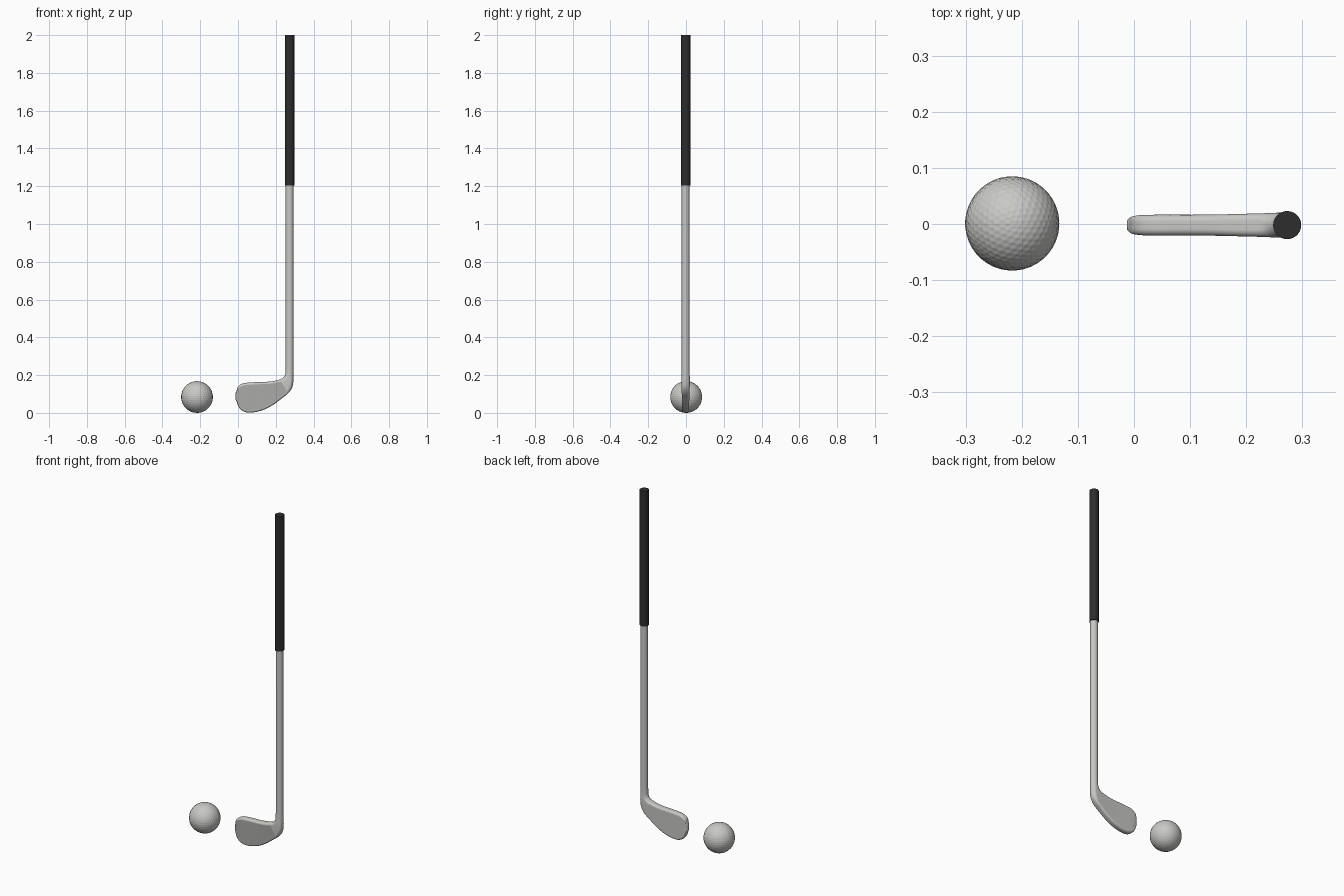
import bpy, bmesh, math
from mathutils import Vector, kdtree

if "Cube" in bpy.data.objects:
    bpy.data.objects.remove(bpy.data.objects["Cube"])

def material(name, col):
    m = bpy.data.materials.new(name)
    m.diffuse_color = (*col, 1)
    m.use_nodes = True
    m.node_tree.nodes["Principled BSDF"].inputs["Base Color"].default_value = m.diffuse_color
    return m

steel = material("light steel", (0.57, 0.57, 0.55))
face_grey = material("face grey", (0.40, 0.41, 0.39))
ball_white = material("ball grey white", (0.58, 0.58, 0.56))
rubber = material("black rubber", (0.026, 0.026, 0.026))

def finish(bm, name, mats):
    bmesh.ops.recalc_face_normals(bm, faces=bm.faces)
    for f in bm.faces:
        f.smooth = True
    me = bpy.data.meshes.new(name)
    bm.to_mesh(me)
    bm.free()
    ob = bpy.data.objects.new(name, me)
    bpy.context.collection.objects.link(ob)
    for m in mats:
        me.materials.append(m)
    bpy.ops.object.select_all(action='DESELECT')
    ob.select_set(True)
    bpy.context.view_layer.objects.active = ob
    bpy.ops.object.shade_smooth_by_angle(angle=math.radians(35))
    return ob

YC = -0.002

# Shaft and head: one loft. Each station: lower/right edge x,z, upper/left edge x,z,
# half thickness, corner radius
stations = [
    (.294, .280, .252, .280, .0205, .0205),
    (.294, .215, .2515, .225, .0208, .0208),
    (.293, .165, .249, .203, .0220, .0220),
    (.285, .130, .239, .187, .0220, .0200),
    (.264, .102, .222, .177, .0210, .0130),
    (.235, .079, .185, .168, .0200, .0120),
    (.190, .045, .145, .164, .0190, .0120),
    (.140, .018, .105, .163, .0185, .0120),
    (.090, .004, .070, .161, .0185, .0120),
    (.050, .002, .036, .158, .0185, .0120),
    (.022, .012, .013, .150, .0180, .0120),
    (.004, .031, -.002, .136, .0160, .0110),
    (-.007, .058, -.008, .116, .0130, .0100),
    (-.0125, .070, -.0125, .106, .0080, .0075),
]
SUB, SEG = 4, 8
rows = []
for i in range(len(stations) - 1):
    p0, p1, p2, p3 = (stations[min(max(i + k, 0), len(stations) - 1)] for k in (-1, 0, 1, 2))
    for s in range(SUB):
        t = s / SUB
        rows.append([0.5 * (2 * b + (c - a) * t + (2 * a - 5 * b + 4 * c - d) * t * t
                            + (3 * b - a - 3 * c + d) * t ** 3)
                     for a, b, c, d in zip(p0, p1, p2, p3)])
rows.append(stations[-1])
rows.insert(0, (.294, 1.21, .252, 1.21, .0205, .0205))
plate_start = 1 + 4 * SUB      # first row of the flat striking face

bm = bmesh.new()
rings = []
for rx, rz, lx, lz, h, r in rows:
    low, up = Vector((rx, 0, rz)), Vector((lx, 0, lz))
    mid, axis = (low + up) / 2, (up - low).normalized()
    a = (up - low).length / 2
    r = min(r, h, a)
    ring = []
    for q, (su, sy) in enumerate(((1, 1), (-1, 1), (-1, -1), (1, -1))):
        for k in range(SEG + 1):
            ang = math.pi / 2 * (q + k / SEG)
            u = su * max(a - r, 1e-5) + r * math.cos(ang)
            y = sy * max(h - r, 1e-5) + r * math.sin(ang)
            p = mid + axis * u
            ring.append(bm.verts.new((p.x, YC + y, p.z)))
    rings.append(ring)
N = len(rings[0])
back_i, front_i = SEG, 3 * SEG + 2       # the flat spans between corners
for i in range(len(rings) - 1):
    A, B = rings[i], rings[i + 1]
    for j in range(N):
        k = (j + 1) % N
        f = bm.faces.new((A[j], A[k], B[k], B[j]))
        if i >= plate_start and j in (back_i, front_i):
            f.material_index = 1 if j == front_i else 0
            for e in f.edges:
                across = {A[j], A[k]} == set(e.verts) or {B[j], B[k]} == set(e.verts)
                if not across or (i == plate_start and set(e.verts) == {A[j], A[k]}):
                    e.smooth = False
bm.faces.new(rings[0])
bm.faces.new(rings[-1])
finish(bm, "club_shaft_and_head", [steel, face_grey])

# Grip
bm = bmesh.new()
bmesh.ops.create_cone(bm, cap_ends=True, segments=40, radius1=.025, radius2=.025, depth=.795)
bmesh.ops.translate(bm, verts=bm.verts, vec=(.273, YC, 1.6025))
finish(bm, "club_grip", [rubber])

# Ball, with a shallow dimple around each point of a coarser sphere
R = .084
coarse = bmesh.new()
bmesh.ops.create_icosphere(coarse, subdivisions=4, radius=1)
tree = kdtree.KDTree(len(coarse.verts))
for i, v in enumerate(coarse.verts):
    tree.insert(v.co.normalized(), i)
tree.balance()
coarse.free()
bm = bmesh.new()
bmesh.ops.create_icosphere(bm, subdivisions=6, radius=1)
for v in bm.verts:
    n = v.co.normalized()
    d = tree.find(n)[2]
    v.co = n * (R - .0011 * max(0, 1 - (d / .068) ** 2))
bmesh.ops.translate(bm, verts=bm.verts, vec=(-.217, .001, R))
finish(bm, "ball", [ball_white])
